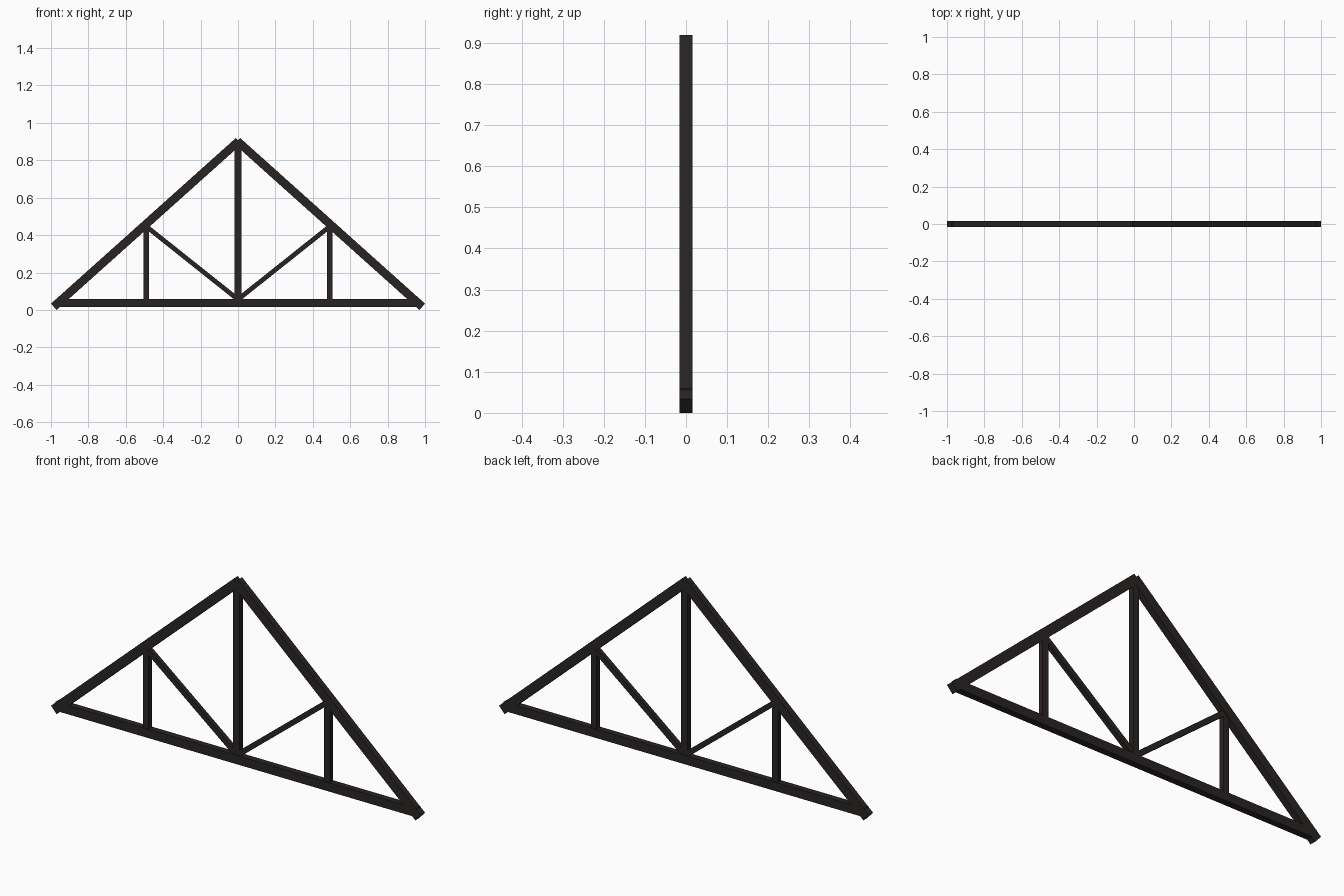
import bpy, math
from mathutils import Matrix, Vector

if "Cube" in bpy.data.objects:
    bpy.data.objects.remove(bpy.data.objects["Cube"])


def beam(name, start, end, width, depth):
    """Square-ended timber running between two (x, z) points."""
    a = Vector((start[0], 0, start[1]))
    b = Vector((end[0], 0, end[1]))
    d = b - a
    bpy.ops.mesh.primitive_cube_add(size=1)
    ob = bpy.context.object
    ob.name = name
    ob.data.name = name
    angle = -math.atan2(d.z, d.x)
    ob.data.transform(Matrix.Translation((a + b) / 2)
                      @ Matrix.Rotation(angle, 4, 'Y')
                      @ Matrix.Diagonal((d.length, depth, width, 1)))
    ob.data.materials.append(mat)
    return ob


# dark brown-black timber
mat = bpy.data.materials.new("dark_timber")
mat.diffuse_color = (0.022, 0.017, 0.017, 1)
mat.use_nodes = True
mat.node_tree.nodes["Principled BSDF"].inputs["Base Color"].default_value = mat.diffuse_color

# bottom chord and central king post
beam("bottom_chord", (-0.975, 0.0375), (0.975, 0.0375), 0.043, 0.032)
beam("king_post", (0, 0.04), (0, 0.895), 0.035, 0.026)

# mirrored members
for side, s in (("left", -1), ("right", 1)):
    beam(f"{side}_rafter", (s * 0.985, 0.0168), (-s * 0.004, 0.903), 0.045, 0.032)
    beam(f"{side}_post", (s * 0.49, 0.04), (s * 0.49, 0.455), 0.03, 0.025)
    beam(f"{side}_brace", (s * 0.495, 0.45), (s * 0.005, 0.06), 0.025, 0.023)
